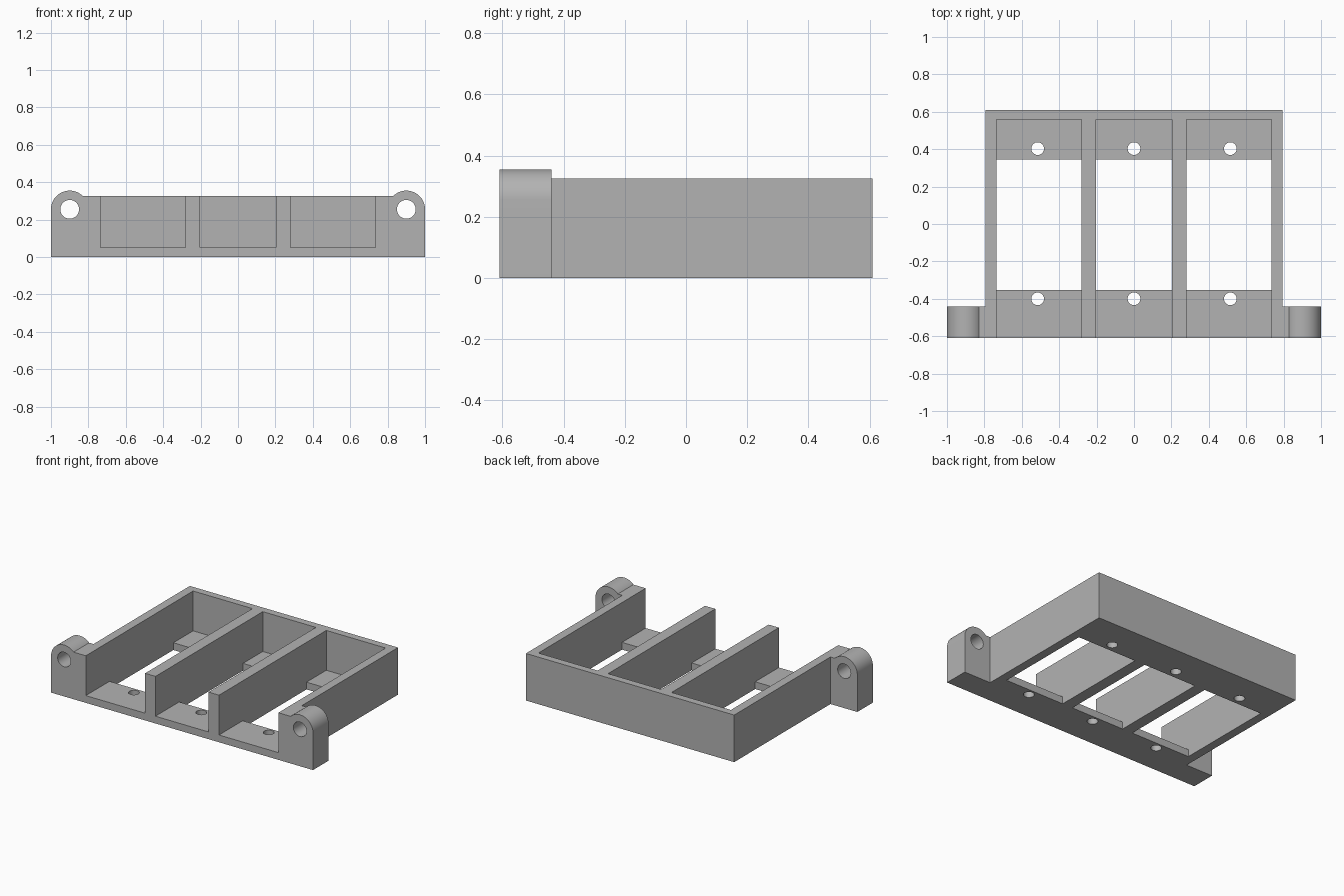
import bpy, bmesh, math
from math import sin, cos, pi, asin

if "Cube" in bpy.data.objects:
    bpy.data.objects.remove(bpy.data.objects["Cube"])

grey = bpy.data.materials.new("plain grey")
grey.diffuse_color = (0.45, 0.45, 0.45, 1)
grey.use_nodes = True
grey.node_tree.nodes["Principled BSDF"].inputs["Base Color"].default_value = grey.diffuse_color


def prism(name, pts, axis, lo, hi):
    """Extrude a 2D profile along y (profile in x,z) or z (profile in x,y)."""
    bm = bmesh.new()
    place = (lambda a, b: (a, lo, b)) if axis == 'y' else (lambda a, b: (a, b, lo))
    face = bm.faces.new([bm.verts.new(place(a, b)) for a, b in pts])
    new = bmesh.ops.extrude_face_region(bm, geom=[face])['geom']
    step = (0, hi - lo, 0) if axis == 'y' else (0, 0, hi - lo)
    bmesh.ops.translate(bm, verts=[v for v in new if isinstance(v, bmesh.types.BMVert)], vec=step)
    bmesh.ops.recalc_face_normals(bm, faces=bm.faces)
    mesh = bpy.data.meshes.new(name)
    bm.to_mesh(mesh)
    bm.free()
    mesh.materials.append(grey)
    ob = bpy.data.objects.new(name, mesh)
    bpy.context.collection.objects.link(ob)
    return ob


def box(name, x0, x1, y0, y1, z0, z1):
    return prism(name, [(x0, y0), (x1, y0), (x1, y1), (x0, y1)], 'z', z0, z1)


def circle(cx, cy, r, n=48):
    return [(cx + r * cos(2 * pi * i / n), cy + r * sin(2 * pi * i / n)) for i in range(n)]


def combine(target, tool, operation):
    mod = target.modifiers.new(operation, 'BOOLEAN')
    mod.operation, mod.solver, mod.object = operation, 'EXACT', tool
    bpy.context.view_layer.objects.active = target
    bpy.ops.object.modifier_apply(modifier=mod.name)
    bpy.data.objects.remove(tool)


W, D, H = 0.795, 0.61, 0.325
EAR_X, EAR_Z, EAR_R = 0.9, 0.255, 0.1

# Main tray block
tray = box("bracket_tray", -W, W, -D, D, 0, H)

# Mounting ears with rounded tops, mirrored left and right
end = asin((H - EAR_Z) / EAR_R)
arc = [pi + (end - pi) * i / 28 for i in range(29)]
ear = [(0.7, 0), (0.7, H)] + [
    (EAR_X - EAR_R * cos(a), EAR_Z + EAR_R * sin(a)) for a in reversed(arc)] + [(1.0, 0)]
# the arc runs from the inner shoulder at z = H out to the vertical side
ear = [(0.7, 0), (0.7, H)] + [
    (EAR_X + EAR_R * cos(a), EAR_Z + EAR_R * sin(a))
    for a in [(pi - end) * (1 - i / 28) for i in range(29)]] + [(1.0, 0)]
for s in (-1, 1):
    combine(tray, prism("ear", [(s * x, z) for x, z in ear], 'y', -D, -0.44), 'UNION')

# Three bays open at the front, with a floor window and two screw holes each
for x0, x1, hx in ((-0.735, -0.282, -0.515), (-0.203, 0.203, 0), (0.282, 0.735, 0.515)):
    combine(tray, box("bay", x0, x1, -D - 0.1, 0.56, 0.05, H + 0.1), 'DIFFERENCE')
    combine(tray, box("window", x0, x1, -0.352, 0.345, -0.1, 0.1), 'DIFFERENCE')
    for hy in (-0.4, 0.403):
        combine(tray, prism("screw_hole", circle(hx, hy, 0.034, 32), 'z', -0.1, 0.1), 'DIFFERENCE')

# Ear pin holes
for s in (-1, 1):
    combine(tray, prism("pin_hole", circle(s * EAR_X, EAR_Z, 0.05), 'y', -0.8, -0.3), 'DIFFERENCE')

bpy.ops.object.select_all(action='DESELECT')
tray.select_set(True)
bpy.context.view_layer.objects.active = tray
bpy.ops.object.shade_smooth_by_angle(angle=math.radians(30))
